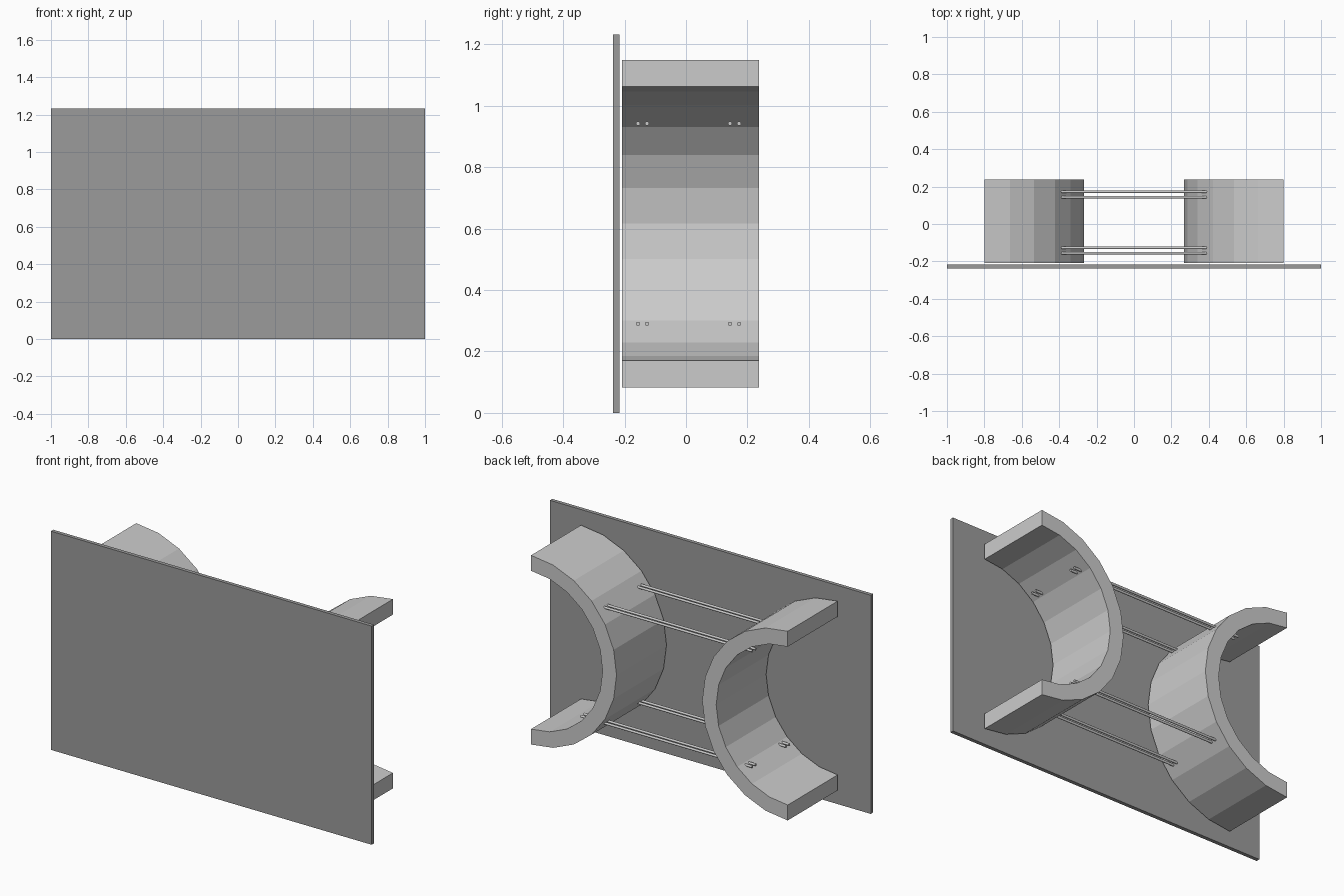
import bpy, bmesh
from math import sin, cos, pi
from mathutils import Matrix

if "Cube" in bpy.data.objects:
    bpy.data.objects.remove(bpy.data.objects["Cube"])

MID_Z = 0.616


def finish(name, bm):
    bmesh.ops.recalc_face_normals(bm, faces=bm.faces[:])
    mesh = bpy.data.meshes.new(name)
    bm.to_mesh(mesh)
    bm.free()
    obj = bpy.data.objects.new(name, mesh)
    bpy.context.collection.objects.link(obj)
    return obj


def box(name, x, y, z):
    bm = bmesh.new()
    bmesh.ops.create_cube(bm, size=1)
    for v in bm.verts:
        v.co = [(a + b) / 2 + c * (b - a) for c, (a, b) in zip(v.co, (x, y, z))]
    return finish(name, bm)


def half_ring(name, side, outer=0.533, inner=0.446, y0=-0.208, y1=0.237, steps=12):
    # Half-circle band opening outwards, extruded along y
    bm = bmesh.new()
    rows = []
    for i in range(steps + 1):
        a = pi * i / steps
        row = []
        for r, y in ((outer, y0), (outer, y1), (inner, y1), (inner, y0)):
            row.append(bm.verts.new((side * (0.8 - r * sin(a)), y, MID_Z + r * cos(a))))
        rows.append(row)
    for p, q in zip(rows, rows[1:]):
        for k in range(4):
            n = (k + 1) % 4
            bm.faces.new((p[k], p[n], q[n], q[k]))
    bm.faces.new(rows[0])
    bm.faces.new(rows[-1])
    return finish(name, bm)


def rod(name, y, z):
    bm = bmesh.new()
    bmesh.ops.create_cone(bm, cap_ends=True, segments=16, radius1=0.0068,
                          radius2=0.0068, depth=1.07)
    bm.transform(Matrix.Translation((0, y, z)) @ Matrix.Rotation(pi / 2, 4, 'Y'))
    for f in bm.faces:
        f.smooth = len(f.verts) == 4
    for e in bm.edges:
        e.smooth = all(f.smooth for f in e.link_faces)
    return finish(name, bm)


# Flat dark panel
panel = box("panel", (-1, 1), (-0.238, -0.217), (0, 1.232))
dark = bpy.data.materials.new("dark_grey")
dark.diffuse_color = (0.33, 0.33, 0.33, 1)
dark.use_nodes = True
dark.node_tree.nodes["Principled BSDF"].inputs["Base Color"].default_value = dark.diffuse_color
panel.data.materials.append(dark)

# Curved legs
half_ring("curved_leg_left", -1)
half_ring("curved_leg_right", 1)

# Paired tie rods passing through both legs, ends just showing inside
for z, level in ((MID_Z - 0.326, "lower"), (MID_Z + 0.326, "upper")):
    for i, y in enumerate((-0.156, -0.127, 0.143, 0.173)):
        rod(f"{level}_rod_{i + 1}", y, z)
